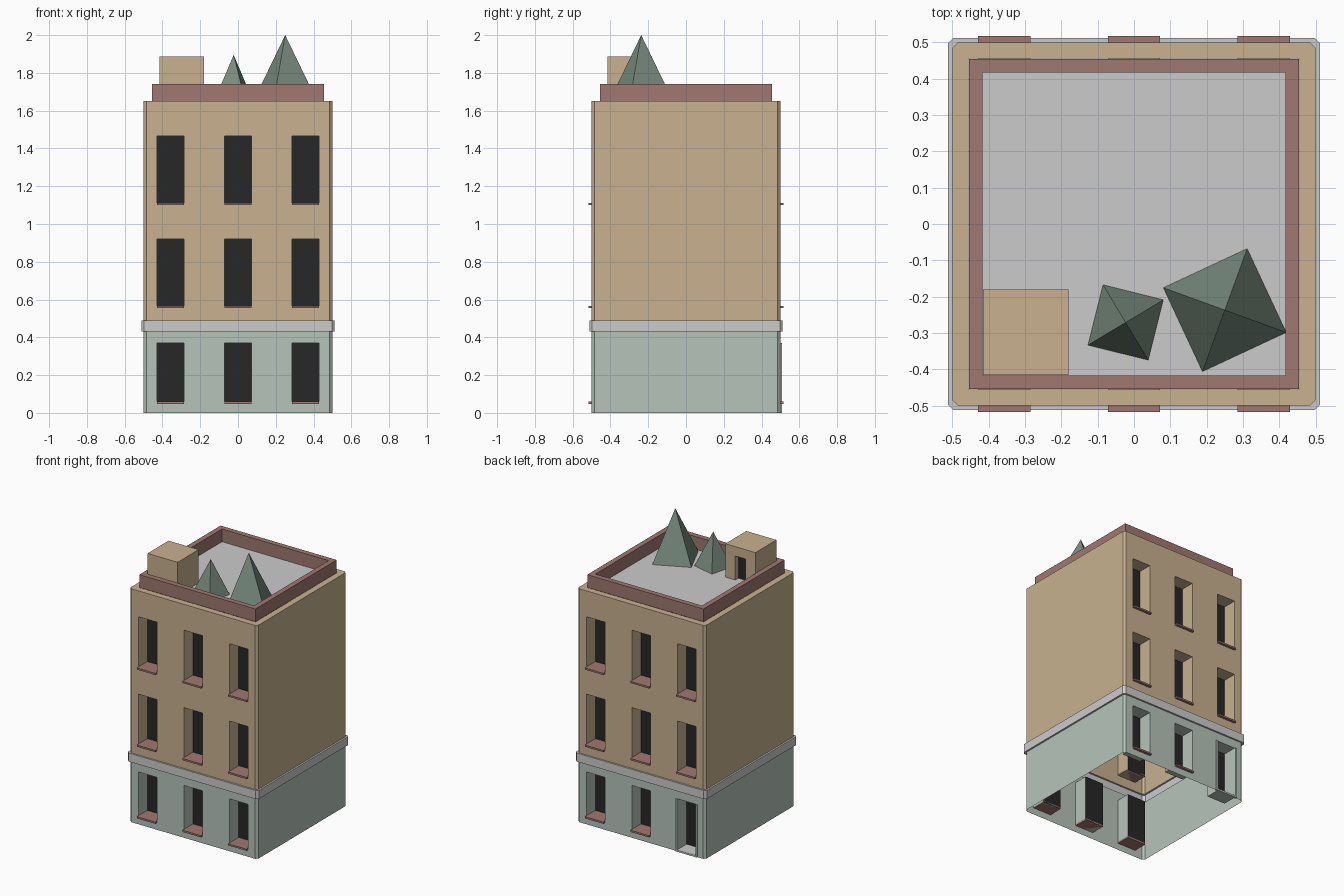
import bpy, bmesh, math

if "Cube" in bpy.data.objects:
    bpy.data.objects.remove(bpy.data.objects["Cube"])

def mat(name, c):
    m = bpy.data.materials.new(name)
    m.diffuse_color = (*c, 1)
    m.use_nodes = True
    m.node_tree.nodes["Principled BSDF"].inputs["Base Color"].default_value = m.diffuse_color
    return m

TAN = mat("tan", (0.58, 0.44, 0.28))
GREEN = mat("pale_green", (0.46, 0.55, 0.49))
RED = mat("brick_red", (0.35, 0.19, 0.16))
DARK = mat("dark_glass", (0.02, 0.02, 0.02))
LEAF = mat("foliage", (0.19, 0.26, 0.21))
H, C, W, DEPTH = 0.5, 0.015, 0.072, 0.1    # half width, corner chamfer, half window, recess
XS = (-0.357, 0, 0.357)

def finish(name, bm, m=None):
    bmesh.ops.remove_doubles(bm, verts=bm.verts, dist=1e-5)
    bmesh.ops.recalc_face_normals(bm, faces=bm.faces)
    me = bpy.data.meshes.new(name)
    bm.to_mesh(me)
    bm.free()
    if m:
        me.materials.append(m)
    ob = bpy.data.objects.new(name, me)
    bpy.context.collection.objects.link(ob)
    return ob

def face(bm, pts):
    bm.faces.new([bm.verts.new(p) for p in pts])

def plan(h, c, z):
    return [(h-c, -h, z), (h, -h+c, z), (h, h-c, z), (h-c, h, z),
            (-h+c, h, z), (-h, h-c, z), (-h, -h+c, z), (-h+c, -h, z)]

def loft(bm, rings, skip=()):
    loops = [plan(*r) for r in rings]
    for a, b in zip(loops, loops[1:]):
        for i in range(8):
            j = (i + 1) % 8
            pts = list(dict.fromkeys((a[i], a[j], b[j], b[i])))
            if i not in skip and len(pts) > 2:
                face(bm, pts)

def wall(bm, glass, s, z0, z1, rows, door=False):
    """Front (s=1) or back (s=-1) wall with recessed openings."""
    P = lambda x, y, z: (s*x, s*y, z)
    xs = [-H+C] + [x+d for x in XS for d in (-W, W)] + [H-C]
    zs = [z0] + [z for r in rows for z in r] + [z1]
    for i in range(len(xs)-1):
        for k in range(len(zs)-1):
            a, b, lo, hi = xs[i], xs[i+1], zs[k], zs[k+1]
            is_door = door and i == 5
            if i % 2 and is_door and k == 0:
                continue
            if not (i % 2 and k % 2):
                face(bm, [P(a, -H, lo), P(b, -H, lo), P(b, -H, hi), P(a, -H, hi)])
                continue
            if is_door:
                lo = z0
            y = -H + DEPTH
            q = [(a, lo), (b, lo), (b, hi), (a, hi)]
            face(glass, [P(u, y, v) for u, v in q])
            for n in range(4):
                (u, v), (u2, v2) = q[n], q[(n+1) % 4]
                face(bm, [P(u, -H, v), P(u2, -H, v2), P(u2, y, v2), P(u, y, v)])

def box(name, x0, x1, y0, y1, z0, z1, m=None):
    bm = bmesh.new()
    bmesh.ops.create_cube(bm, size=1)
    for v in bm.verts:
        v.co = ((x0, x1)[v.co.x > 0], (y0, y1)[v.co.y > 0], (z0, z1)[v.co.z > 0])
    return finish(name, bm, m)

# hollow shells of the floors, with windows front and back
LOW, HIGH = [(0.048, 0.37)], [(0.555, 0.92), (1.1, 1.467)]
glass = bmesh.new()
for name, z0, z1, rows, m in (("ground_floor", 0, 0.43, LOW, GREEN),
                              ("upper_floors", 0.49, 1.65, HIGH, TAN)):
    bm = bmesh.new()
    loft(bm, [(H, C, z0), (H, C, z1)], skip=(3, 7))
    for s in (1, -1):
        wall(bm, glass, s, z0, z1, rows, door=(z0 == 0 and s == -1))
    if z0:
        loft(bm, [(H, C, z1), (0.455, 0, z1)])   # ledge below the parapet
    finish(name, bm, m)
finish("window_panes", glass, DARK)

# window sills
for s in (1, -1):
    for lo, hi in LOW + HIGH:
        for x in XS:
            if s == -1 and lo < 0.1 and x < 0:
                continue
            y = sorted((-s*(H-DEPTH), -s*0.517))
            box("window_sill", x-W, x+W, *y, lo, lo+0.012, RED)

# back door step and jambs
box("door_step", -0.357-W, -0.357+W, H-DEPTH, 0.508, 0, 0.012)
for x in (-0.357-W-0.012, -0.357+W):
    box("door_jamb", x, x+0.012, 0.495, 0.508, 0, 0.37, GREEN)

# grey band between the floors
bm = bmesh.new()
loft(bm, [(H, C, 0.43), (0.512, C, 0.43), (0.512, C, 0.49), (H, C, 0.49)])
finish("band", bm)

# parapet and roof
bm = bmesh.new()
loft(bm, [(0.454, 0, 1.65), (0.454, 0, 1.74), (0.417, 0, 1.74), (0.417, 0, 1.65)])
finish("parapet", bm, RED)
bm = bmesh.new()
face(bm, [(-0.417, -0.417, 1.65), (0.417, -0.417, 1.65), (0.417, 0.417, 1.65), (-0.417, 0.417, 1.65)])
finish("roof", bm)

# stair hut with a recessed door on its back
hut, pane = bmesh.new(), bmesh.new()
a, b, z0, z1, y, d0, d1, dz = -0.416, -0.181, 1.65, 1.886, -0.181, -0.338, -0.258, 1.82
face(hut, [(a, a, z1), (b, a, z1), (b, y, z1), (a, y, z1)])
face(hut, [(a, a, z0), (b, a, z0), (b, a, z1), (a, a, z1)])
for x in (a, b):
    face(hut, [(x, a, z0), (x, y, z0), (x, y, z1), (x, a, z1)])
for u, v, lo in ((a, d0, z0), (d0, d1, dz), (d1, b, z0)):
    for p, q in (((lo, dz), (dz, z1)) if lo < dz else ((dz, z1),)):
        face(hut, [(u, y, p), (v, y, p), (v, y, q), (u, y, q)])
yi = y - 0.035
for x in (d0, d1):
    face(hut, [(x, y, z0), (x, yi, z0), (x, yi, dz), (x, y, dz)])
face(hut, [(d0, y, dz), (d1, y, dz), (d1, yi, dz), (d0, yi, dz)])
face(pane, [(d0, yi, z0), (d1, yi, z0), (d1, yi, dz), (d0, yi, dz)])
finish("stair_hut", hut, TAN)
finish("hut_door", pane, DARK)

# pyramid trees
for x, y, r, h, ang in ((0.25, -0.237, 0.18, 0.35, 70), (-0.023, -0.271, 0.121, 0.245, 121)):
    bpy.ops.mesh.primitive_cone_add(vertices=4, radius1=r, depth=h, end_fill_type='NOTHING',
                                    location=(x, y, 1.65+h/2), rotation=(0, 0, math.radians(ang)))
    bpy.context.object.name = "roof_tree"
    bpy.context.object.data.materials.append(LEAF)
